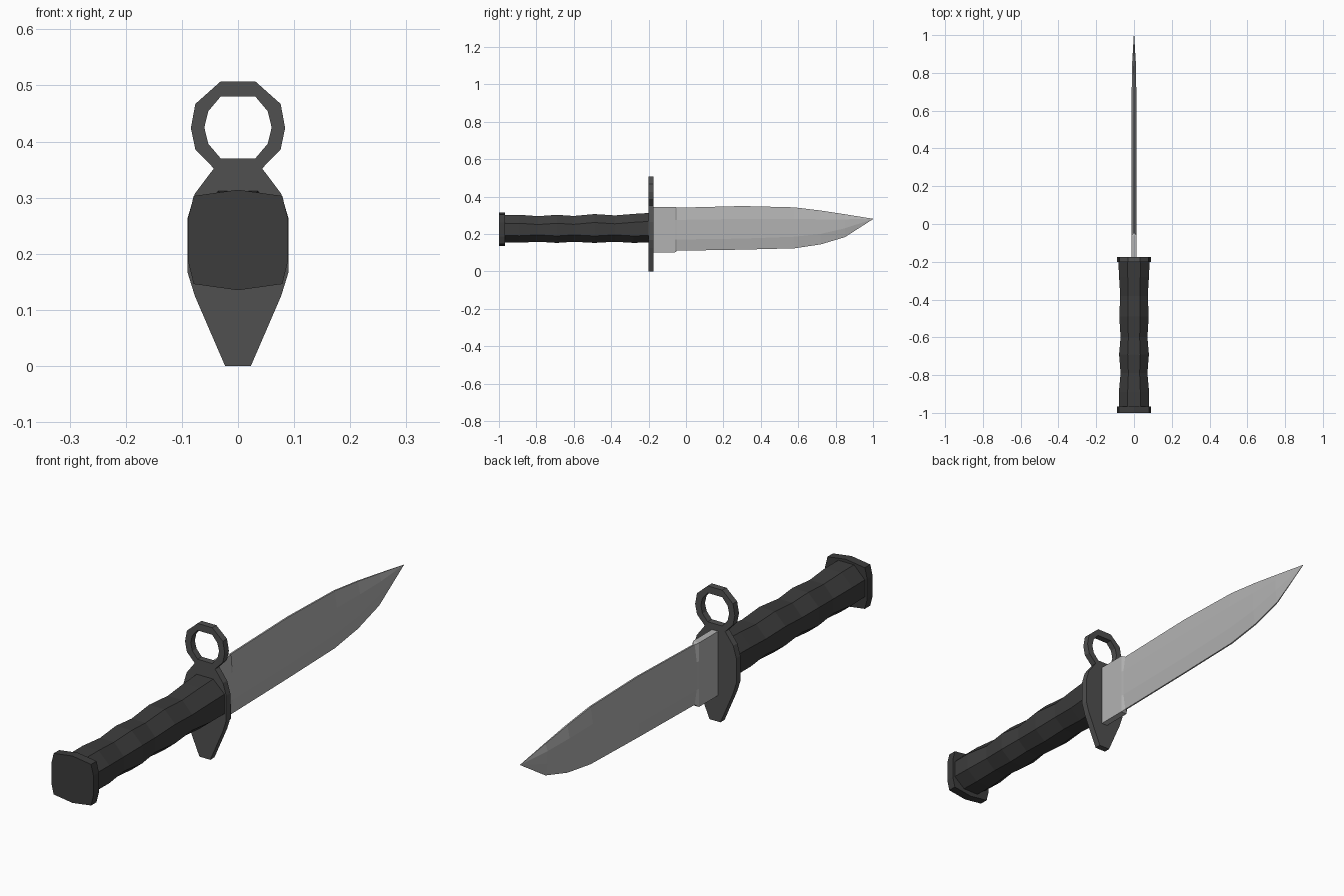
import bpy, bmesh

if "Cube" in bpy.data.objects:
    bpy.data.objects.remove(bpy.data.objects["Cube"])


def finish(bm, name, color):
    bmesh.ops.remove_doubles(bm, verts=bm.verts, dist=1e-5)
    bmesh.ops.recalc_face_normals(bm, faces=bm.faces)
    me = bpy.data.meshes.new(name)
    bm.to_mesh(me)
    bm.free()
    ob = bpy.data.objects.new(name, me)
    bpy.context.collection.objects.link(ob)
    mat = bpy.data.materials.new(name + "_mat")
    mat.diffuse_color = (*color, 1)
    mat.use_nodes = True
    mat.node_tree.nodes["Principled BSDF"].inputs["Base Color"].default_value = mat.diffuse_color
    me.materials.append(mat)
    return ob


def mirrored(half):
    """Close a right-hand half outline (top to bottom) into a full loop."""
    return half + [(-x, z) for x, z in reversed(half) if x > 0]


def loft(name, sections, color):
    """Skin a list of (y, outline) sections and cap both ends."""
    bm = bmesh.new()
    rings = [[bm.verts.new((x, y, z)) for x, z in pts] for y, pts in sections]
    n = len(rings[0])
    for a, b in zip(rings, rings[1:]):
        for i in range(n):
            j = (i + 1) % n
            bm.faces.new((a[i], a[j], b[j], b[i]))
    bm.faces.new(rings[0])
    bm.faces.new(rings[-1])
    return finish(bm, name, color)


DARK, GUARD, STEEL = (0.045, 0.045, 0.045), (0.08, 0.08, 0.08), (0.45, 0.45, 0.45)

# Pommel plate
pommel = mirrored([(0, 0.314), (0.079, 0.303), (0.089, 0.262), (0.089, 0.187),
                   (0.079, 0.146), (0, 0.135)])
loft("pommel", [(-1.0, pommel), (-0.967, pommel)], DARK)

# Wavy eight-sided grip: y, half width, top, bottom
grip = [(-0.967, 0.079, 0.302, 0.155), (-0.89, 0.080, 0.302, 0.153),
        (-0.79, 0.071, 0.295, 0.158), (-0.69, 0.079, 0.302, 0.152),
        (-0.60, 0.071, 0.296, 0.158), (-0.49, 0.078, 0.306, 0.152),
        (-0.38, 0.073, 0.299, 0.158), (-0.28, 0.079, 0.307, 0.152),
        (-0.198, 0.083, 0.312, 0.155)]
loft("grip", [(y, mirrored([(w * 0.42, t), (w, t - 0.045), (w, b + 0.037), (w * 0.42, b)]))
              for y, w, t, b in grip], DARK)

# Cross guard with muzzle ring
outer = mirrored([(0.031, 0.507), (0.076, 0.467), (0.084, 0.424), (0.076, 0.386),
                  (0.043, 0.352), (0.077, 0.307), (0.09, 0.263), (0.09, 0.167),
                  (0.077, 0.125), (0.023, 0)])
hole = mirrored([(0.031, 0.48), (0.053, 0.454), (0.060, 0.425), (0.053, 0.396), (0.031, 0.37)])
bm = bmesh.new()
edges = []
for loop in (outer, hole):
    vs = [bm.verts.new((x, -0.2, z)) for x, z in loop]
    edges += [bm.edges.new((vs[i - 1], vs[i])) for i in range(len(vs))]
bmesh.ops.triangle_fill(bm, edges=edges, use_beauty=True, normal=(0, -1, 0))
ext = bmesh.ops.extrude_face_region(bm, geom=bm.faces[:], use_keep_orig=True)
bmesh.ops.translate(bm, vec=(0, 0.025, 0),
                    verts=[g for g in ext["geom"] if isinstance(g, bmesh.types.BMVert)])
finish(bm, "guard", GUARD)

# Blade: y, half thickness, edge half thickness, top, upper bevel, lower bevel, bottom
blade = [(-0.176, 0.013, 0.013, 0.345, 0.275, 0.17, 0.10),
         (-0.06, 0.013, 0.013, 0.345, 0.275, 0.17, 0.10),
         (-0.048, 0.012, 0.003, 0.340, 0.275, 0.17, 0.11),
         (0.30, 0.012, 0.003, 0.349, 0.28, 0.175, 0.116),
         (0.58, 0.012, 0.003, 0.342, 0.28, 0.185, 0.123),
         (0.72, 0.012, 0.003, 0.325, 0.278, 0.20, 0.144),
         (0.85, 0.010, 0.002, 0.305, 0.278, 0.23, 0.183),
         (1.0, 0.001, 0.0005, 0.281, 0.2805, 0.2795, 0.279)]
loft("blade", [(y, mirrored([(e, t), (w, u), (w, l), (e, b)]))
               for y, w, e, t, u, l, b in blade], STEEL)
